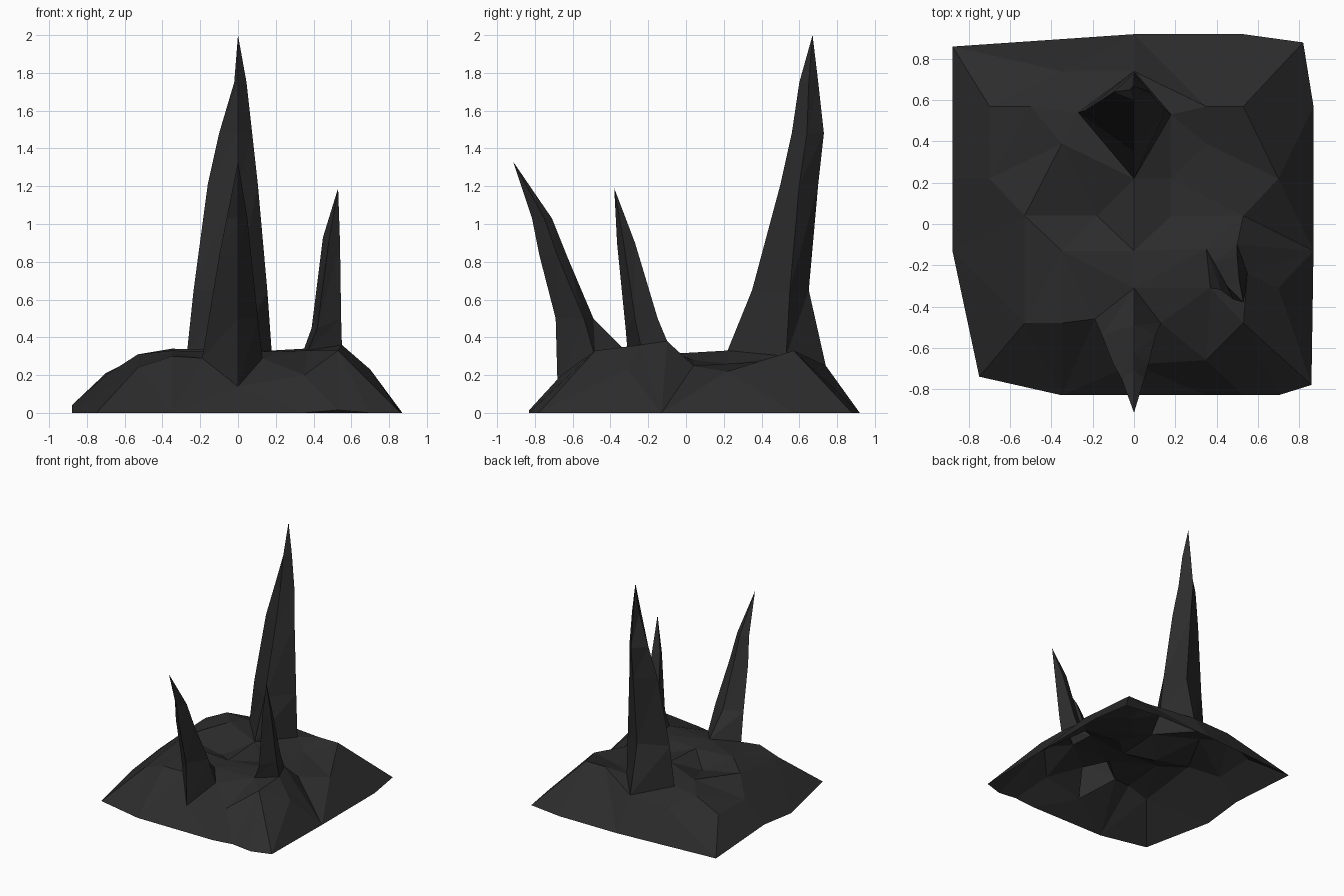
import bpy
from mathutils import Vector
from mathutils.geometry import delaunay_2d_cdt

if "Cube" in bpy.data.objects:
    bpy.data.objects.remove(bpy.data.objects["Cube"])

mat = bpy.data.materials.new("dark_rock")
mat.diffuse_color = (0.025, 0.025, 0.025, 1)
mat.use_nodes = True
mat.node_tree.nodes["Principled BSDF"].inputs["Base Color"].default_value = mat.diffuse_color


def make(name, verts, faces):
    mesh = bpy.data.meshes.new(name)
    mesh.from_pydata(verts, [], faces)
    mesh.materials.append(mat)
    ob = bpy.data.objects.new(name, mesh)
    bpy.context.collection.objects.link(ob)
    return ob


def spike(name, rings, tip):
    """Faceted open-bottomed spike: stacked four-corner rings closing to a tip."""
    verts = [p for r in rings for p in r] + [tip]
    faces = []
    for k in range(len(rings) - 1):
        for i in range(4):
            a, b = k * 4 + i, k * 4 + (i + 1) % 4
            faces += [(a, b, b + 4), (a, b + 4, a + 4)]
    last = (len(rings) - 1) * 4
    faces += [(last + i, last + (i + 1) % 4, len(verts) - 1) for i in range(4)]
    make(name, verts, faces)
    return rings[0]


def ring(left, front, right, back, z, side_y):
    """Diamond ring whose front and back corners lie on x = 0."""
    return [(left, side_y, z), (0, front, z), (right, side_y, z), (0, back, z)]


# Spikes, each corner ring ordered left, front, right, back
tall = spike("tall_spike", [
    [(-.27, .54, .32), (0, .22, .33), (.18, .53, .3), (0, .74, .25)],
    ring(-.235, .35, .155, .65, .65, .55),
    ring(-.16, .50, .105, .70, 1.21, .60),
    ring(-.10, .56, .075, .73, 1.48, .64),
    ring(-.02, .60, .045, .70, 1.75, .65)], (0, .67, 2.0))

front = spike("leaning_front_spike", [
    [(-.19, -.46, .29), (0, -.68, .14), (.13, -.48, .29), (0, -.31, .32)],
    ring(-.155, -.69, .105, -.49, .5, -.54),
    ring(-.10, -.775, .07, -.63, .83, -.68),
    ring(-.06, -.815, .05, -.71, 1.03, -.75)], (0, -.915, 1.33))

small = spike("small_spike", [
    [(.35, -.12, .34), (.37, -.31, .33), (.55, -.24, .36), (.50, -.1, .38)],
    [(.39, -.19, .45), (.42, -.32, .45), (.546, -.27, .5), (.5, -.15, .5)],
    [(.45, -.30, .93), (.48, -.365, .9), (.54, -.33, .9), (.51, -.27, .9)]],
    (.53, -.38, 1.19))

# Rock base: rim, then inner high and low points
rim = [(-.88, .86, 0), (-.88, .22, .04), (-.88, -.13, 0), (-.75, -.74, 0),
       (-.35, -.83, 0), (.35, -.83, 0), (.53, -.83, .015), (.7, -.83, 0), (.86, -.78, 0),
       (.87, -.13, 0), (.87, .57, 0), (.82, .88, 0), (.53, .92, 0), (0, .92, 0)]
inner = [(-.7, .57, .21), (-.7, .22, .2), (-.5, .57, .31), (-.35, .39, .34),
         (-.53, .04, .31), (-.18, .04, .24), (-.35, -.13, .33), (0, -.13, .31),
         (-.53, -.48, .24), (-.35, -.48, .3), (-.18, .57, .32), (.18, .22, .26),
         (.35, .39, .27), (.35, .57, .33), (.53, .57, .33), (.7, .22, .22),
         (.53, .04, .25), (.18, .04, .28), (.7, -.31, .23), (.53, -.48, .33),
         (.35, -.66, .2), (-.35, .74, .24)]

pts = list(rim)
edges = [(i, (i + 1) % len(rim)) for i in range(len(rim))]
for hole in (tall, front, small):
    n = len(pts)
    pts += hole
    edges += [(n + i, n + (i + 1) % 4) for i in range(4)]
pts += inner
flat, _, tris, origin, _, _ = delaunay_2d_cdt(
    [Vector(p[:2]) for p in pts], edges, [], 1, 1e-5)
verts = [(v.x, v.y, pts[o[0]][2] if o else 0) for v, o in zip(flat, origin)]


def inside(p, poly):
    """True when p lies within the polygon seen from above."""
    hit = False
    for a, b in zip(poly, poly[1:] + poly[:1]):
        if (a[1] > p.y) != (b[1] > p.y):
            if p.x < a[0] + (b[0] - a[0]) * (p.y - a[1]) / (b[1] - a[1]):
                hit = not hit
    return hit


# Leave the base open beneath each spike
keep = []
for t in tris:
    c = sum((flat[i] for i in t), Vector((0, 0))) / 3
    if not any(inside(c, h) for h in (tall, front, small)):
        keep.append(t)
make("rock_base", verts, keep)
